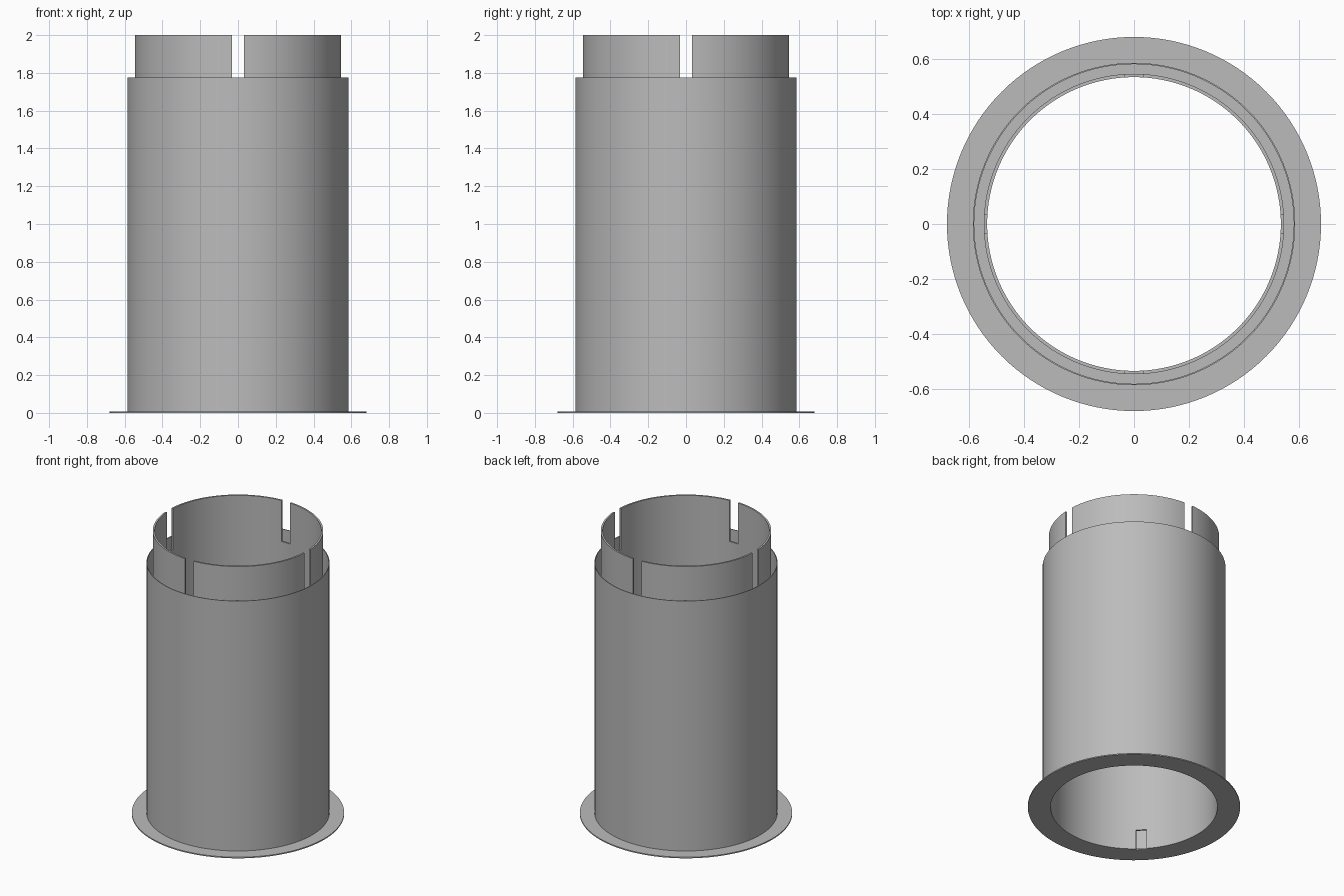
import bpy, bmesh, math
from mathutils import Matrix

cube = bpy.data.objects.get("Cube")
if cube:
    bpy.data.objects.remove(cube, do_unlink=True)

grey = bpy.data.materials.new("plain grey")
grey.use_nodes = True
GREY = (0.5, 0.5, 0.5, 1)
grey.diffuse_color = GREY
grey.node_tree.nodes["Principled BSDF"].inputs["Base Color"].default_value = GREY

SEGMENTS = 128
TOP, SLEEVE_TOP, SLOT_FLOOR = 2.0, 1.775, 1.71
SLOT_WIDTH = 0.066
WALL_MID = 0.54


def make_object(name, bm):
    bmesh.ops.recalc_face_normals(bm, faces=bm.faces)
    mesh = bpy.data.meshes.new(name)
    bm.to_mesh(mesh)
    bm.free()
    mesh.materials.append(grey)
    obj = bpy.data.objects.new(name, mesh)
    bpy.context.collection.objects.link(obj)
    return obj


def make_ring(name, inner, outer, bottom, top):
    """Hollow cylinder with a rectangular wall section."""
    bm = bmesh.new()
    section = [(inner, bottom), (outer, bottom), (outer, top), (inner, top)]
    rings = []
    for i in range(SEGMENTS):
        a = math.tau * i / SEGMENTS
        rings.append([bm.verts.new((r * math.cos(a), r * math.sin(a), z))
                      for r, z in section])
    for i, ring in enumerate(rings):
        following = rings[(i + 1) % SEGMENTS]
        for k in range(4):
            n = (k + 1) % 4
            bm.faces.new((ring[k], following[k], following[n], ring[n]))
    return make_object(name, bm)


def cut_slot(target, angle, bottom, top):
    """Cut a rectangular opening through the wall at one angle."""
    bm = bmesh.new()
    bmesh.ops.create_cube(bm, size=1, matrix=(
        Matrix.Rotation(angle, 4, "Z")
        @ Matrix.Translation((WALL_MID, 0, (bottom + top) / 2))
        @ Matrix.Diagonal((0.1, SLOT_WIDTH, top - bottom, 1))))
    cutter = make_object("slot_cutter", bm)
    cutter.hide_render = True
    mod = target.modifiers.new("slot", "BOOLEAN")
    mod.operation = "DIFFERENCE"
    mod.solver = "EXACT"
    mod.object = cutter
    bpy.context.view_layer.objects.active = target
    bpy.ops.object.modifier_apply(modifier=mod.name)
    bpy.data.objects.remove(cutter, do_unlink=True)


# Thin base flange, outer sleeve and longer inner tube
flange = make_ring("base_flange", 0.546, 0.68, 0, 0.008)
sleeve = make_ring("outer_sleeve", 0.581, 0.586, 0.008, SLEEVE_TOP)
tube = make_ring("inner_tube", 0.534, 0.546, 0, TOP)

# Four slots around the top rim and a small notch at the foot
for quarter in range(4):
    cut_slot(tube, quarter * math.pi / 2, SLOT_FLOOR, TOP + 0.1)
cut_slot(tube, math.radians(225), -0.1, 0.14)

# Smooth walls with crisp rims
for obj in (flange, sleeve, tube):
    bpy.ops.object.select_all(action="DESELECT")
    obj.select_set(True)
    bpy.context.view_layer.objects.active = obj
    bpy.ops.object.shade_smooth_by_angle(angle=math.radians(30))
